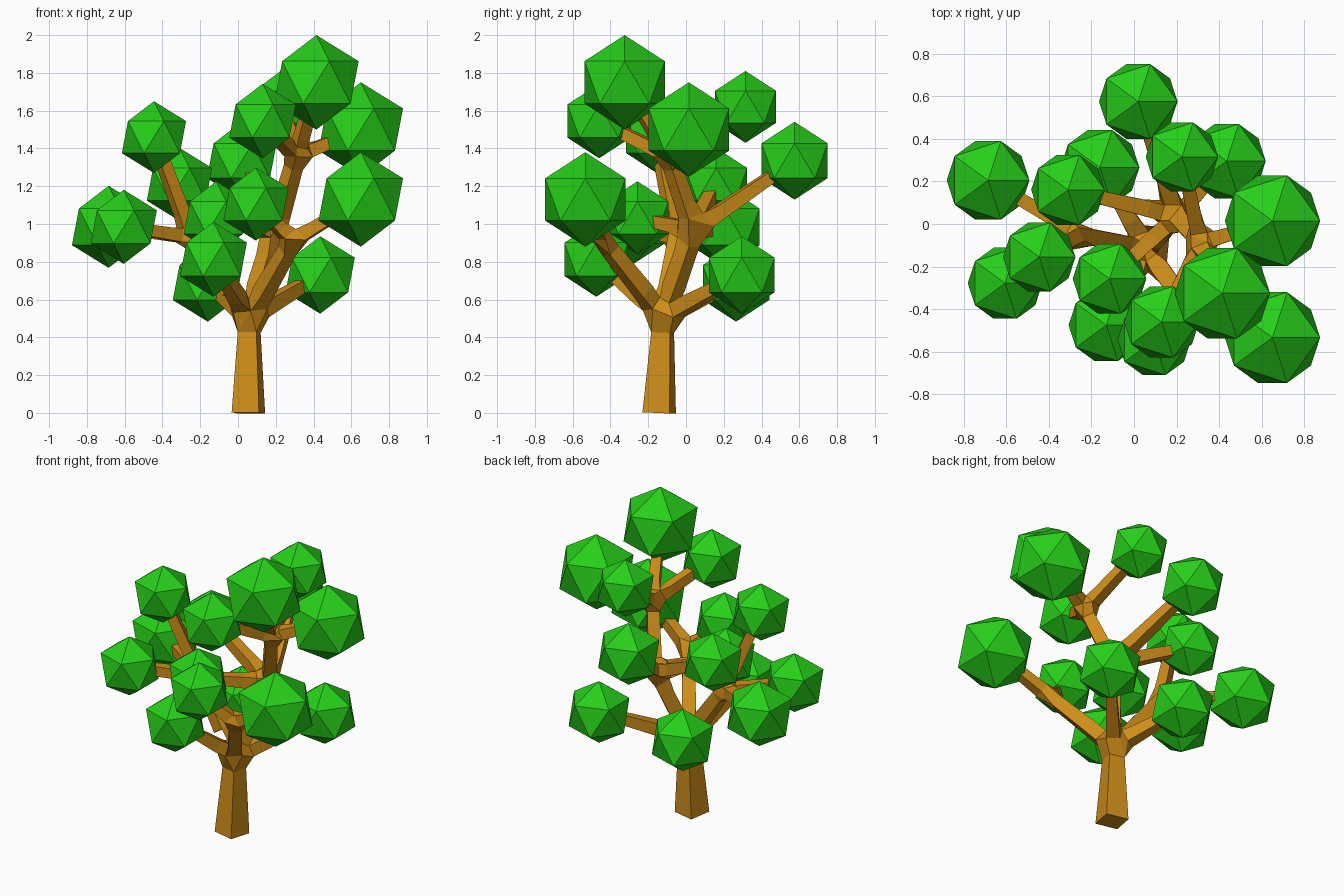
import bpy, bmesh
from mathutils import Vector

if "Cube" in bpy.data.objects:
    bpy.data.objects.remove(bpy.data.objects["Cube"])


def material(name, color):
    m = bpy.data.materials.new(name)
    m.diffuse_color = color
    m.use_nodes = True
    m.node_tree.nodes["Principled BSDF"].inputs["Base Color"].default_value = m.diffuse_color
    return m


bark = material("bark", (0.62, 0.27, 0.01, 1))
leaf = material("leaf", (0.02, 0.62, 0.01, 1))

# Branch forks: position, half-width, parent
forks = {
    "base": ((0.055, -0.142, 0.0), 0.074, None),
    "crotch": ((0.06, -0.12, 0.51), 0.046, "base"),
    "mid": ((0.20, 0.04, 0.97), 0.042, "crotch"),
    "top": ((0.31, -0.09, 1.36), 0.036, "mid"),
    "left": ((-0.25, -0.05, 0.93), 0.036, "crotch"),
    "right": ((0.29, -0.44, 0.91), 0.036, "crotch"),
}

# Leaf clumps: parent fork, centre, radius
clumps = [
    ("top", (0.415, -0.325, 1.75), 0.25),
    ("top", (0.65, 0.015, 1.50), 0.25),
    ("top", (0.13, -0.46, 1.545), 0.197),
    ("top", (0.225, 0.315, 1.62), 0.19),
    ("right", (0.65, -0.533, 1.13), 0.25),
    ("right", (0.095, -0.545, 1.105), 0.193),
    ("crotch", (0.435, 0.295, 0.73), 0.205),
    ("crotch", (-0.13, -0.475, 0.813), 0.198),
    ("crotch", (-0.16, 0.265, 0.69), 0.207),
    ("mid", (-0.31, 0.16, 1.21), 0.193),
    ("mid", (0.02, 0.575, 1.335), 0.206),
    ("mid", (-0.115, -0.257, 1.033), 0.193),
    ("left", (-0.445, -0.155, 1.46), 0.19),
    ("left", (-0.685, 0.205, 0.985), 0.217),
    ("left", (-0.605, -0.278, 0.985), 0.196),
]

# Trunk and branches: skinned skeleton
bm = bmesh.new()
skin = bm.verts.layers.skin.verify()


def joint(co, r, parent=None):
    v = bm.verts.new(co)
    v[skin].radius = (r, r)
    if parent:
        bm.edges.new((parent, v))
    return v


nodes = {}
for name, (co, r, parent) in forks.items():
    nodes[name] = joint(co, r, nodes.get(parent))
nodes["base"][skin].use_root = True
for parent, co, r in clumps:
    a, c = nodes[parent].co, Vector(co)
    joint(c + (a - c).normalized() * r * 0.5, 0.03, nodes[parent])

mesh = bpy.data.meshes.new("trunk_and_branches")
bm.to_mesh(mesh)
bm.free()
trunk = bpy.data.objects.new("trunk_and_branches", mesh)
bpy.context.collection.objects.link(trunk)
mesh.materials.append(bark)
mod = trunk.modifiers.new("skin", "SKIN")
mod.branch_smoothing = 0
mod.use_smooth_shade = False

# Leaf clumps: plain icosahedra
for i, (_, co, r) in enumerate(clumps, 1):
    bpy.ops.mesh.primitive_ico_sphere_add(subdivisions=1, radius=r, location=co)
    ob = bpy.context.object
    ob.name = f"leaf_clump_{i}"
    ob.data.materials.append(leaf)
